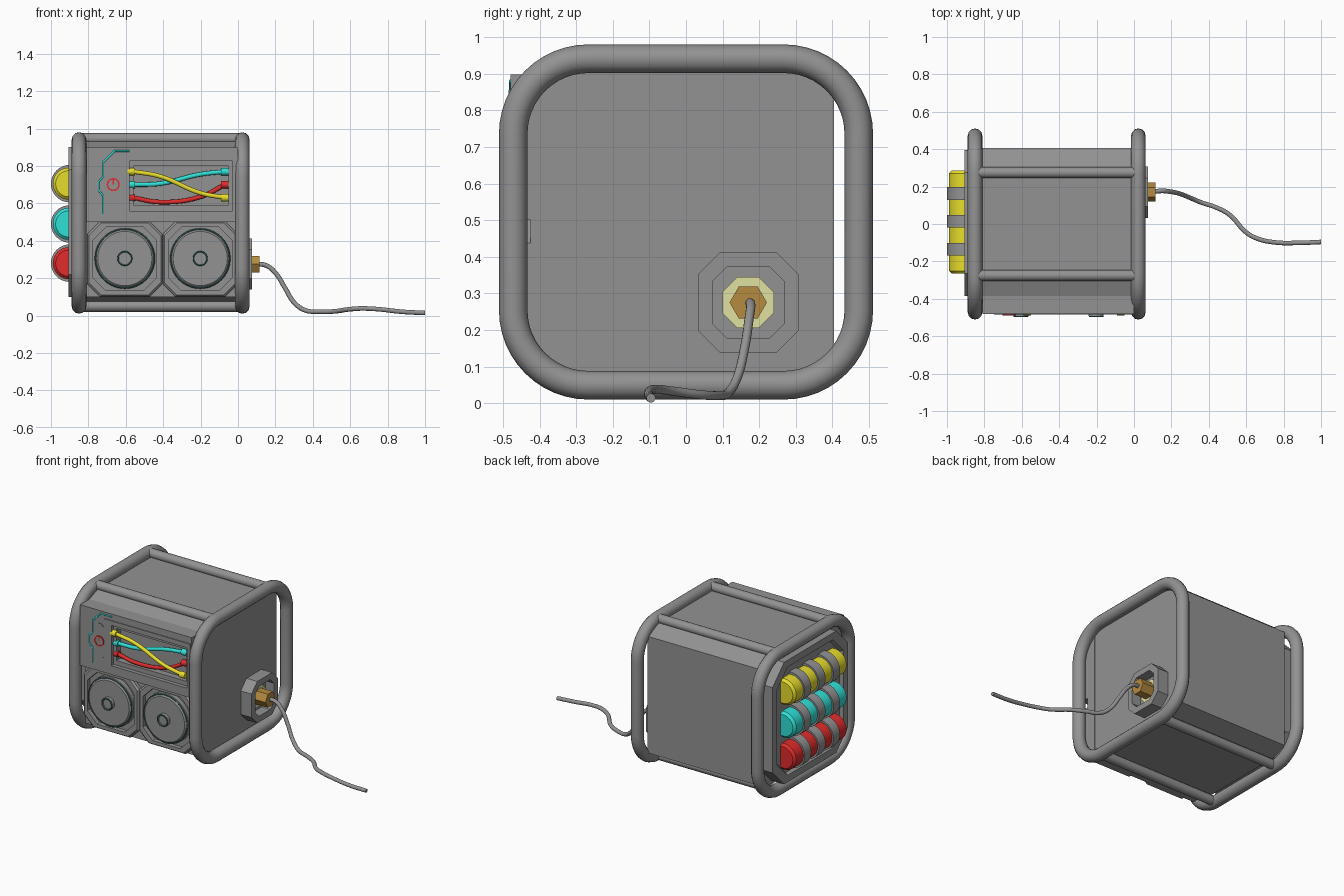
import bpy, bmesh
from math import sin, cos, pi

if "Cube" in bpy.data.objects:
    bpy.data.objects.remove(bpy.data.objects["Cube"])


def material(name, rgb):
    m = bpy.data.materials.new(name)
    m.diffuse_color = (*rgb, 1)
    m.use_nodes = True
    m.node_tree.nodes["Principled BSDF"].inputs["Base Color"].default_value = m.diffuse_color
    return m


GREY = material("dark_grey", (.29, .29, .29))
YELLOW = material("yellow", (.8, .72, .025))
TEAL = material("teal", (.03, .75, .68))
RED = material("red", (.75, .025, .025))
GOLD = material("brass", (.46, .26, .05))
PALE = material("pale_yellow", (.75, .75, .36))
DULL = material("dull_teal", (.04, .13, .13))


def finish(bm, name, mat, smooth=False):
    bmesh.ops.recalc_face_normals(bm, faces=bm.faces)
    me = bpy.data.meshes.new(name)
    bm.to_mesh(me)
    bm.free()
    ob = bpy.data.objects.new(name, me)
    bpy.context.collection.objects.link(ob)
    me.materials.append(mat)
    if smooth:
        bpy.ops.object.select_all(action='DESELECT')
        ob.select_set(True)
        bpy.context.view_layer.objects.active = ob
        bpy.ops.object.shade_smooth_by_angle(angle=.6)
    return ob


def octagon(cu, cv, hu, hv, c):
    return [(cu + a, cv + b) for a, b in (
        (hu, c - hv), (hu, hv - c), (hu - c, hv), (c - hu, hv),
        (-hu, hv - c), (-hu, c - hv), (c - hu, -hv), (hu - c, -hv))]


def rect(u0, u1, v0, v1):
    return [(u0, v0), (u1, v0), (u1, v1), (u0, v1)]


def circle(cu, cv, r, n=40):
    return [(cu + r * cos(2 * pi * i / n), cv + r * sin(2 * pi * i / n)) for i in range(n)]


def stack(name, axis, layers, mat=GREY, smooth=False):
    """Skin a list of (outline, depth) loops along x or y and cap both ends."""
    bm = bmesh.new()
    loops = [[bm.verts.new((d, u, v) if axis == 'x' else (u, d, v)) for u, v in pts]
             for pts, d in layers]
    for a, b in zip(loops, loops[1:]):
        for i in range(len(a)):
            j = (i + 1) % len(a)
            bm.faces.new((a[i], a[j], b[j], b[i]))
    bm.faces.new(loops[0])
    bm.faces.new(loops[-1])
    return finish(bm, name, mat, smooth)


def tube(name, pts, r, mat=GREY, cyclic=False, bezier=False):
    cu = bpy.data.curves.new(name, 'CURVE')
    cu.dimensions = '3D'
    cu.bevel_depth = r
    cu.bevel_resolution = 4
    cu.use_fill_caps = True
    sp = cu.splines.new('BEZIER' if bezier else 'POLY')
    if bezier:
        sp.bezier_points.add(len(pts) - 1)
        for p, co in zip(sp.bezier_points, pts):
            p.co = co
            p.handle_left_type = p.handle_right_type = 'AUTO'
    else:
        sp.points.add(len(pts) - 1)
        for p, co in zip(sp.points, pts):
            p.co = (*co, 1)
    sp.use_cyclic_u = cyclic
    sp.use_smooth = True
    cu.materials.append(mat)
    ob = bpy.data.objects.new(name, cu)
    bpy.context.collection.objects.link(ob)
    bpy.ops.object.select_all(action='DESELECT')
    ob.select_set(True)
    bpy.context.view_layer.objects.active = ob
    bpy.ops.object.convert(target='MESH')
    return ob


# Two rounded tube frames and four bars between them
ring = []
for sy, sz, a0 in ((1, 1, 0), (-1, 1, 1), (-1, -1, 2), (1, -1, 3)):
    for i in range(13):
        a = (a0 + i / 12) * pi / 2
        ring.append((sy * .267 + .205 * cos(a), .495 + sz * .241 + .205 * sin(a)))
for name, x in (("left_frame", -.85), ("right_frame", .023)):
    tube(name, [(x, y, z) for y, z in ring], .039, cyclic=True)
for y in (-.275, .275):
    for z in (.05, .945):
        tube("frame_bar", [(-.85, y, z), (.022, y, z)], .03)

# Main body with shallow chamfers on the long edges
core = [(.405, .115), (.405, .88), (.3, .93), (-.3, .93), (-.385, .898),
        (-.385, .1), (-.3, .075), (.3, .075)]
stack("main_body", 'x', [(core, -.81), (core, -.003)])

# Upper front panel with a raised surround and a sunken wire bay
outer = rect(-.81, 0, .5, .898)
plate = rect(-.635, -.01, .525, .855)
step = rect(-.58, -.03, .56, .825)
bay = rect(-.56, -.05, .59, .8)
stack("upper_panel", 'y', [(outer, -.36), (outer, -.48), (plate, -.48), (plate, -.485),
                           (step, -.485), (step, -.46), (bay, -.46), (bay, -.42)])

# Wires with plugs, each crossing the bay
ends = {.77: .63, .70: .77, .63: .70}
for (z0, z1), mat, y, mid in zip(ends.items(), (YELLOW, TEAL, RED), (-.468, -.448, -.448),
                                 ((.745, .655), (.705, .755), (.607, .635))):
    tube("bay_wire", [(-.56, y, z0), (-.42, y, mid[0]), (-.2, y, mid[1]), (-.07, y, z1)],
         .012, mat, bezier=True)
    for x, z in ((-.57, z0), (-.07, z1)):
        stack("wire_plug", 'x', [(circle(y, z, .02, 16), x - .02), (circle(y, z, .02, 16), x + .02)],
              mat, True)

# Button housing, power button and circuit trace
o = octagon(-.665, .70, .04, .115, .03)
stack("button_housing", 'y', [(o, -.47), (o, -.485)])
b, c = circle(-.667, .70, .035, 24), circle(-.667, .70, .027, 24)
stack("button_ring", 'y', [(b, -.48), (b, -.489), (c, -.489), (c, -.486)], RED, True)
stack("button_face", 'y', [(c, -.48), (c, -.4868)])
m = rect(-.671, -.663, .70, .728)
stack("button_mark", 'y', [(m, -.48), (m, -.489)], RED)
trace = [(-.58, .88), (-.66, .88), (-.72, .82), (-.72, .745), (-.745, .715), (-.745, .67),
         (-.72, .64), (-.72, .545)]
tube("circuit_trace", [(x, -.479, z) for x, z in trace], .005, TEAL)

# Lower front panel, drum housings, drums, rims and hubs
o = rect(-.81, 0, .1, .5)
stack("lower_panel", 'y', [(o, -.36), (o, -.425)])
for cx in (-.605, -.202):
    o, i = octagon(cx, .303, .2, .2, .066), octagon(cx, .303, .17, .17, .07)
    stack("drum_housing", 'y', [(o, -.38), (o, -.445), (octagon(cx, .303, .192, .192, .066), -.455),
                                (i, -.455), (i, -.427)])
    stack("drum", 'y', [(circle(cx, .305, r), y) for r, y in (
        (.162, -.41), (.162, -.457), (.145, -.472))], smooth=True)
    stack("drum_hub", 'y', [(circle(cx, .305, r, 24), y) for r, y in (
        (.04, -.465), (.04, -.492), (.036, -.496), (.03, -.496), (.03, -.488))], smooth=True)
    for r, y in ((.156, -.462), (.036, -.494)):
        tube("drum_rim_line", [(u, y, v) for u, v in circle(cx, .305, r)], .004, DULL, True)

# Left plate with a shallow recess
o = octagon(.005, .5, .39, .4, .12)
stack("left_plate", 'x', [(o, -.8), (o, -.905), (octagon(.005, .5, .345, .355, .11), -.905),
                          (octagon(.005, .5, .335, .345, .108), -.885)])

# Three canisters with grey bands
for z, mat in ((.705, YELLOW), (.49, TEAL), (.28, RED)):
    stack("canister", 'y', [(circle(-.905, z, r), y) for r, y in (
        (.07, -.265), (.085, -.25), (.085, .27), (.07, .285))], mat, True)
    for y in (-.135, .015, .163):
        stack("canister_band", 'y', [(circle(-.9, z, .1), y - .034), (circle(-.9, z, .1), y + .034)],
              smooth=True)

# Octagonal cable socket on the right
cy, cz = .17, .275
o, i = octagon(cy, cz, .137, .137, .06), octagon(cy, cz, .098, .098, .04)
stack("cable_socket", 'x', [(o, -.01), (o, .075), (i, .075), (i, .012)])
p = octagon(cy, cz, .07, .07, .041)
stack("socket_washer", 'x', [(p, .005), (p, .03)], PALE)
h = circle(cy, cz, .051, 6)
stack("cable_nut", 'x', [(h, .02), (h, .116)], GOLD)

# Trailing cable
path = [(.09, .172, .275), (.15, .177, .268), (.2, .172, .228), (.25, .16, .15), (.3, .14, .07),
        (.36, .115, .028), (.44, .088, .021), (.51, .05, .022), (.6, -.045, .034),
        (.66, -.078, .038), (.75, -.098, .034), (.88, -.101, .02), (1, -.096, .014)]
tube("power_cable", path, .0125, bezier=True)
